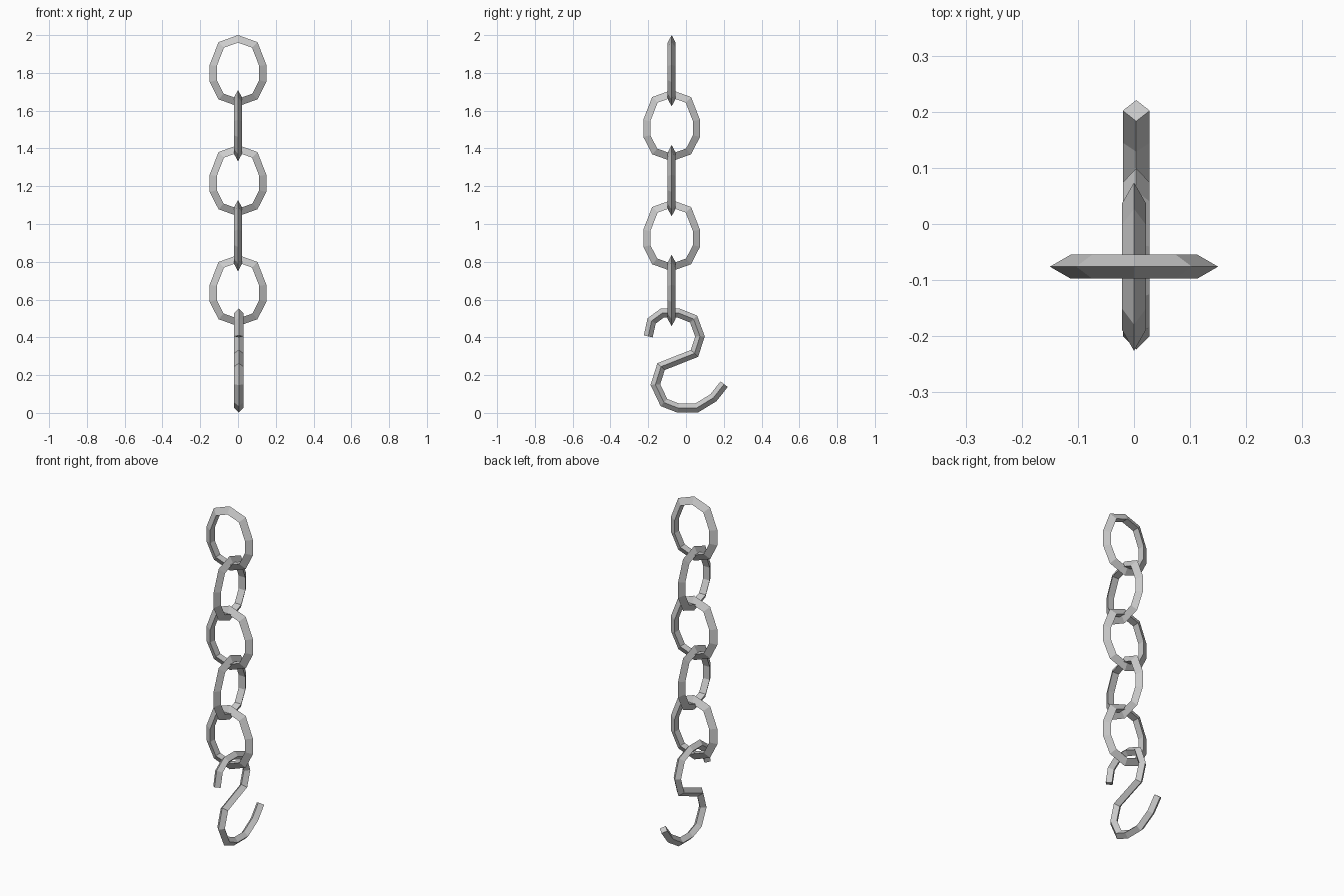
import bpy, bmesh
from mathutils import Vector

if "Cube" in bpy.data.objects:
    bpy.data.objects.remove(bpy.data.objects["Cube"])


def sweep(name, path, profile, place, closed):
    """Sweep a (offset, side) profile along a planar (u, z) path with mitred corners."""
    pts = [Vector(p) for p in path]
    n = len(pts)
    bm = bmesh.new()
    rings = []
    for i, p in enumerate(pts):
        normals = []
        for a, b in ((i - 1, i), (i, i + 1)):
            if closed or (a >= 0 and b < n):
                d = (pts[b % n] - pts[a % n]).normalized()
                normals.append(Vector((-d.y, d.x)))
        n1, n2 = normals[0], normals[-1]
        m = (n1 + n2) / (1 + n1.dot(n2))
        rings.append([bm.verts.new(place(*(p + m * off), side)) for off, side in profile])
    k = len(profile)
    for i in range(n if closed else n - 1):
        a, b = rings[i], rings[(i + 1) % n]
        for j in range(k):
            bm.faces.new((a[j], a[(j + 1) % k], b[(j + 1) % k], b[j]))
    if not closed:
        bm.faces.new(rings[0])
        bm.faces.new(rings[-1])
    bmesh.ops.recalc_face_normals(bm, faces=bm.faces)
    mesh = bpy.data.meshes.new(name)
    bm.to_mesh(mesh)
    bm.free()
    bpy.context.collection.objects.link(bpy.data.objects.new(name, mesh))


# Chain links: ten-sided loops with a triangular section, alternating by 90 degrees
AXIS_Y = -0.076
half = [(0.103, -0.037), (0.15, -0.157), (0.15, -0.248), (0.103, -0.34)]
outline = [(0, 0)] + half + [(0, -0.377)] + [(-u, z) for u, z in reversed(half)]
triangle = [(0, 0), (-0.0375, 0.0215), (-0.0375, -0.0215)]

for i in range(5):
    top = 2.0 - 0.291 * i
    if i % 2 == 0:
        place = lambda u, z, w: (u, AXIS_Y + w, top + z)
    else:
        place = lambda u, z, w: (w, AXIS_Y + u, top + z)
    sweep(f"chain_link_{i + 1}", outline, triangle, place, True)

# S-shaped hook: open bar with a diamond section
R = 0.024
diamond = [(R, 0), (0, R), (-R, 0), (0, -R)]
hook = [(-0.2, 0.405), (-0.182, 0.487), (-0.125, 0.529), (-0.04, 0.529),
        (0.04, 0.497), (0.074, 0.405), (0.045, 0.315), (-0.132, 0.245),
        (-0.162, 0.15), (-0.117, 0.055), (-0.04, 0.025), (0.055, 0.025),
        (0.145, 0.08), (0.202, 0.152)]
sweep("hook", hook, diamond, lambda u, z, w: (0.004 + w, u, z), False)
